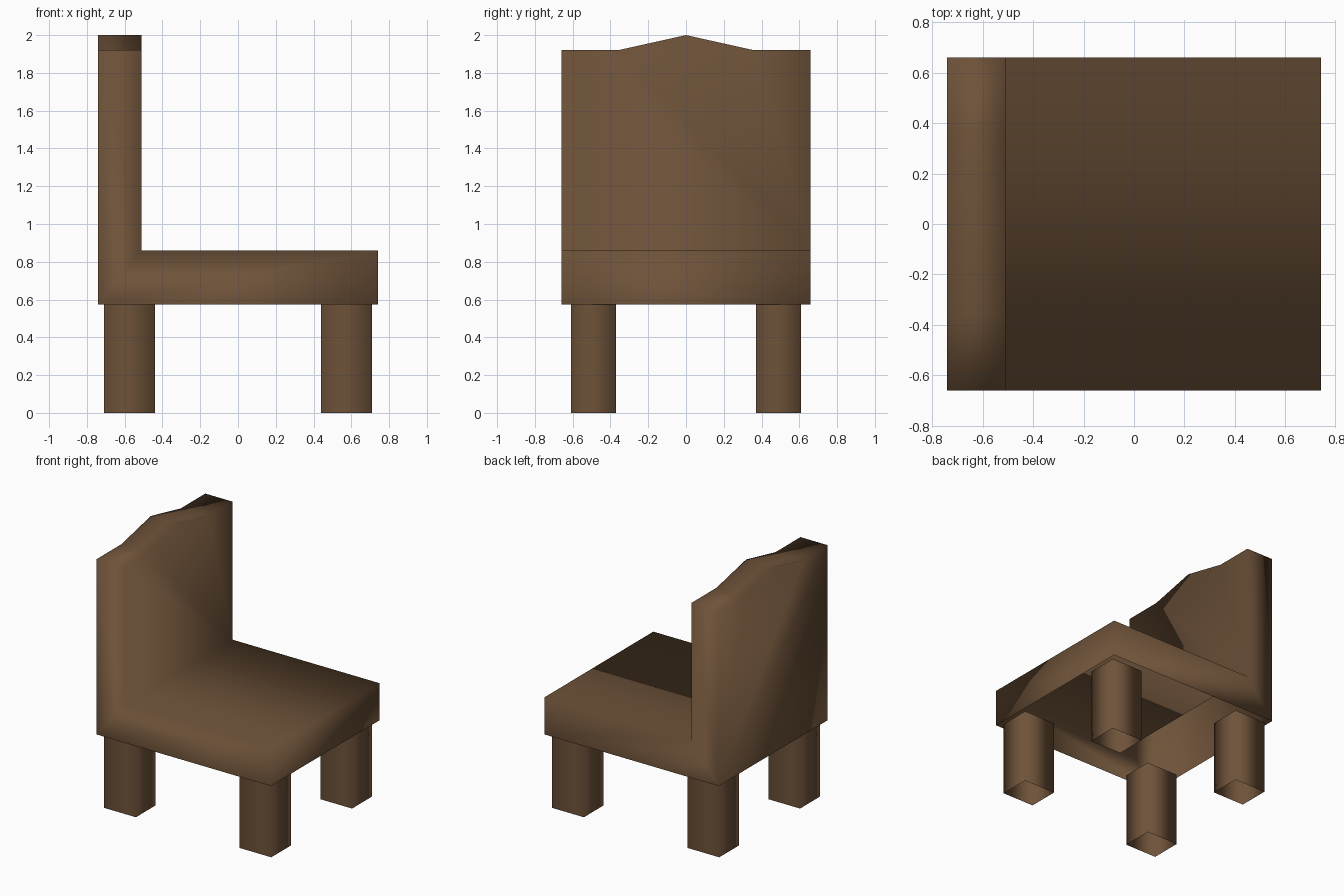
import bpy
import bmesh

cube = bpy.data.objects.get("Cube")
if cube:
    bpy.data.objects.remove(cube, do_unlink=True)

wood = bpy.data.materials.new("brown_wood")
wood.use_nodes = True
wood.diffuse_color = (0.155, 0.085, 0.041, 1)
wood.node_tree.nodes["Principled BSDF"].inputs["Base Color"].default_value = wood.diffuse_color

REAR, BACK_FRONT, FRONT = -0.74, -0.51, 0.74    # x of back panel and seat front
HALF = 0.66                                    # half width along y
BOTTOM, SEAT, SHOULDER, PEAK = 0.575, 0.86, 1.92, 2.0


def finish(bm, name):
    """Turn a bmesh into a smooth wooden object."""
    bmesh.ops.recalc_face_normals(bm, faces=bm.faces)
    mesh = bpy.data.meshes.new(name)
    bm.to_mesh(mesh)
    bm.free()
    mesh.materials.append(wood)
    mesh.shade_smooth()
    obj = bpy.data.objects.new(name, mesh)
    bpy.context.collection.objects.link(obj)
    return obj


def row(bm, points):
    return [bm.verts.new(p) for p in points]


# Seat and backrest: one hollow shell, open underneath
bm = bmesh.new()
crest = [(-HALF, SHOULDER), (-0.36, SHOULDER), (0, PEAK), (0.36, SHOULDER), (HALF, SHOULDER)]
rear_top = row(bm, [(REAR, y, z) for y, z in crest])
front_top = row(bm, [(BACK_FRONT, y, z) for y, z in crest])
rear_low, inner, lip, lip_low = (
    row(bm, [(x, -HALF, z), (x, HALF, z)])
    for x, z in ((REAR, BOTTOM), (BACK_FRONT, SEAT), (FRONT, SEAT), (FRONT, BOTTOM)))

# Crest strip along the top of the backrest
for i in range(len(crest) - 1):
    bm.faces.new((rear_top[i], front_top[i], front_top[i + 1], rear_top[i + 1]))
# Backrest panels
bm.faces.new(rear_low + rear_top[::-1])
bm.faces.new(inner + front_top[::-1])
# Seat top and seat front
bm.faces.new(inner + lip[::-1])
bm.faces.new(lip + lip_low[::-1])
# L-shaped sides
for s in (0, -1):
    bm.faces.new((rear_low[s], lip_low[s], lip[s], inner[s], front_top[s], rear_top[s]))
finish(bm, "seat_and_backrest")


# Legs: open square tubes
def leg(name, x, y, width=0.27, depth=0.24):
    bm = bmesh.new()
    rings = []
    for z in (0, BOTTOM):
        rings.append(row(bm, [(x + sx * width / 2, y + sy * depth / 2, z)
                              for sx, sy in ((-1, -1), (1, -1), (1, 1), (-1, 1))]))
    low, high = rings
    for i in range(4):
        j = (i + 1) % 4
        bm.faces.new((low[i], low[j], high[j], high[i]))
    finish(bm, name)


for x_name, x in (("right", -0.575), ("left", 0.575)):
    for y_name, y in (("front", -0.49), ("back", 0.49)):
        leg(f"{y_name}_{x_name}_leg", x, y)
